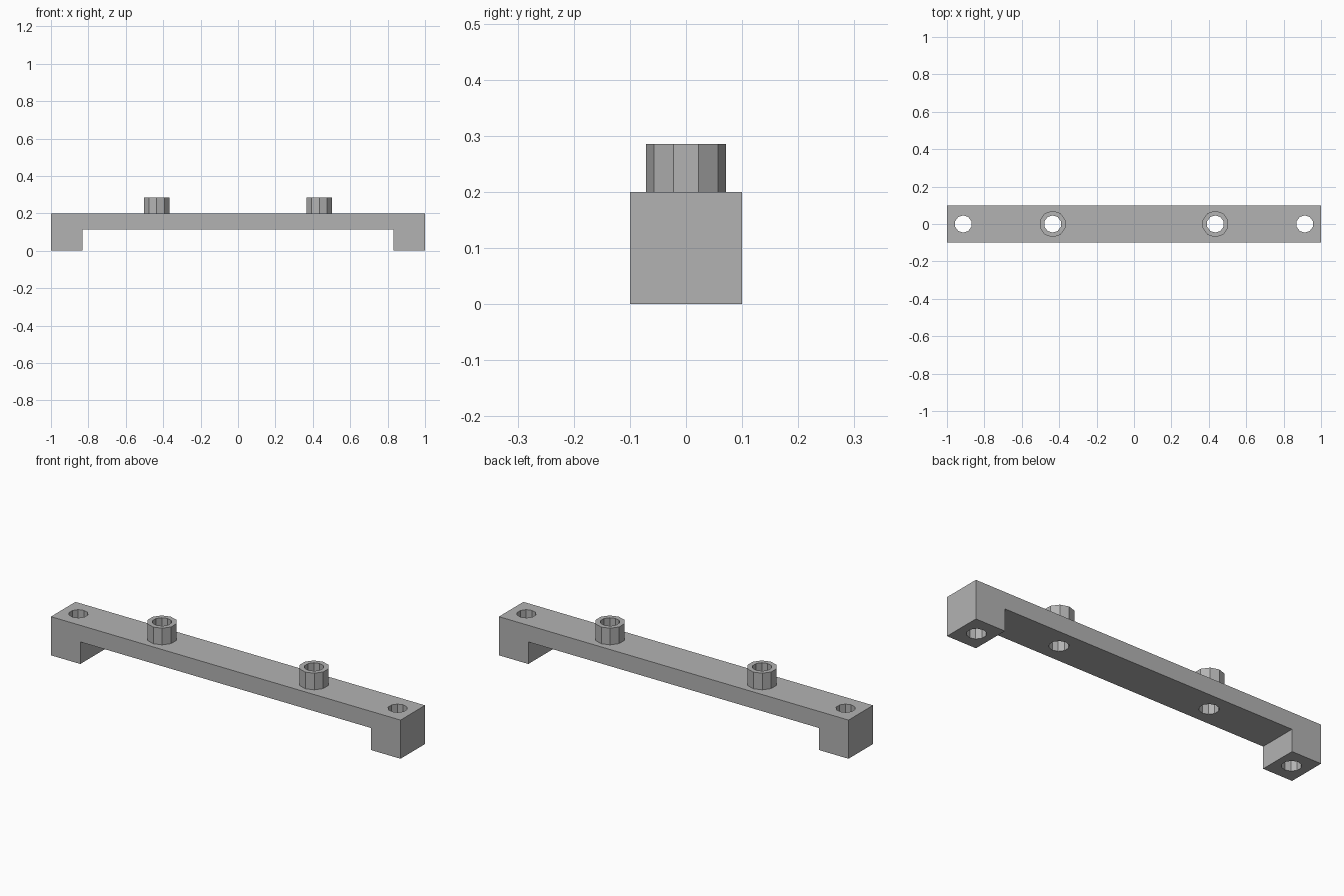
import bpy, bmesh, math
from mathutils import Matrix

cube = bpy.data.objects.get("Cube")
if cube:
    bpy.data.objects.remove(cube, do_unlink=True)

SIDES = 10
HALF_DEPTH, TOP, UNDERSIDE, FOOT_INNER = 0.1, 0.2, 0.114, 0.832
BOSS_X, BOSS_R, BOSS_TOP = 0.435, 0.071, 0.286
END_X, HOLE_R = 0.913, 0.046

grey = bpy.data.materials.new("plain_grey")
grey.use_nodes = True
colour = (0.45, 0.45, 0.45, 1)
grey.diffuse_color = colour
grey.node_tree.nodes["Principled BSDF"].inputs["Base Color"].default_value = colour


def make_object(name, bm):
    bmesh.ops.recalc_face_normals(bm, faces=bm.faces)
    mesh = bpy.data.meshes.new(name)
    bm.to_mesh(mesh)
    bm.free()
    mesh.materials.append(grey)
    obj = bpy.data.objects.new(name, mesh)
    bpy.context.collection.objects.link(obj)
    return obj


def ring(bm, x, z, radius):
    """Polygon ring with a corner towards the front and the back."""
    step = 2 * math.pi / SIDES
    return [bm.verts.new((x + radius * math.sin(i * step),
                          radius * math.cos(i * step), z)) for i in range(SIDES)]


# Bridge bar with a foot at each end, extruded from its front profile
half = [(1, TOP), (1, 0), (FOOT_INNER, 0), (FOOT_INNER, UNDERSIDE)]
profile = half + [(-x, z) for x, z in reversed(half)]
bm = bmesh.new()
face = bm.faces.new([bm.verts.new((x, -HALF_DEPTH, z)) for x, z in profile])
extruded = bmesh.ops.extrude_face_region(bm, geom=[face])["geom"]
bmesh.ops.translate(bm, vec=(0, 2 * HALF_DEPTH, 0),
                    verts=[v for v in extruded if isinstance(v, bmesh.types.BMVert)])
bar = make_object("bridge_bar", bm)

# Cutter for the four vertical through holes
bm = bmesh.new()
for x in (-END_X, -BOSS_X, BOSS_X, END_X):
    low, high = ring(bm, x, -0.1, HOLE_R), ring(bm, x, 0.4, HOLE_R)
    bm.faces.new(low)
    bm.faces.new(high)
    for i in range(SIDES):
        j = (i + 1) % SIDES
        bm.faces.new((low[i], low[j], high[j], high[i]))
cutter = make_object("hole_cutter", bm)
cutter.hide_render = True
cutter.hide_viewport = True
cutter.display_type = 'WIRE'

cut = bar.modifiers.new("through_holes", 'BOOLEAN')
cut.operation = 'DIFFERENCE'
cut.solver = 'EXACT'
cut.object = cutter

# Bake the cut so that the helper can go
bpy.context.view_layer.update()
baked = bpy.data.meshes.new_from_object(
    bar.evaluated_get(bpy.context.evaluated_depsgraph_get()))
bar.modifiers.clear()
bar.data = baked
bpy.data.objects.remove(cutter, do_unlink=True)

# Hollow bosses standing on the bar, open at the bottom
for side, x in (("right", -BOSS_X), ("left", BOSS_X)):
    bm = bmesh.new()
    loops = [ring(bm, x, TOP, BOSS_R), ring(bm, x, BOSS_TOP, BOSS_R),
             ring(bm, x, BOSS_TOP, HOLE_R), ring(bm, x, TOP, HOLE_R)]
    for a, b in zip(loops, loops[1:]):
        for i in range(SIDES):
            j = (i + 1) % SIDES
            bm.faces.new((a[i], a[j], b[j], b[i]))
    make_object(side + "_boss", bm)
